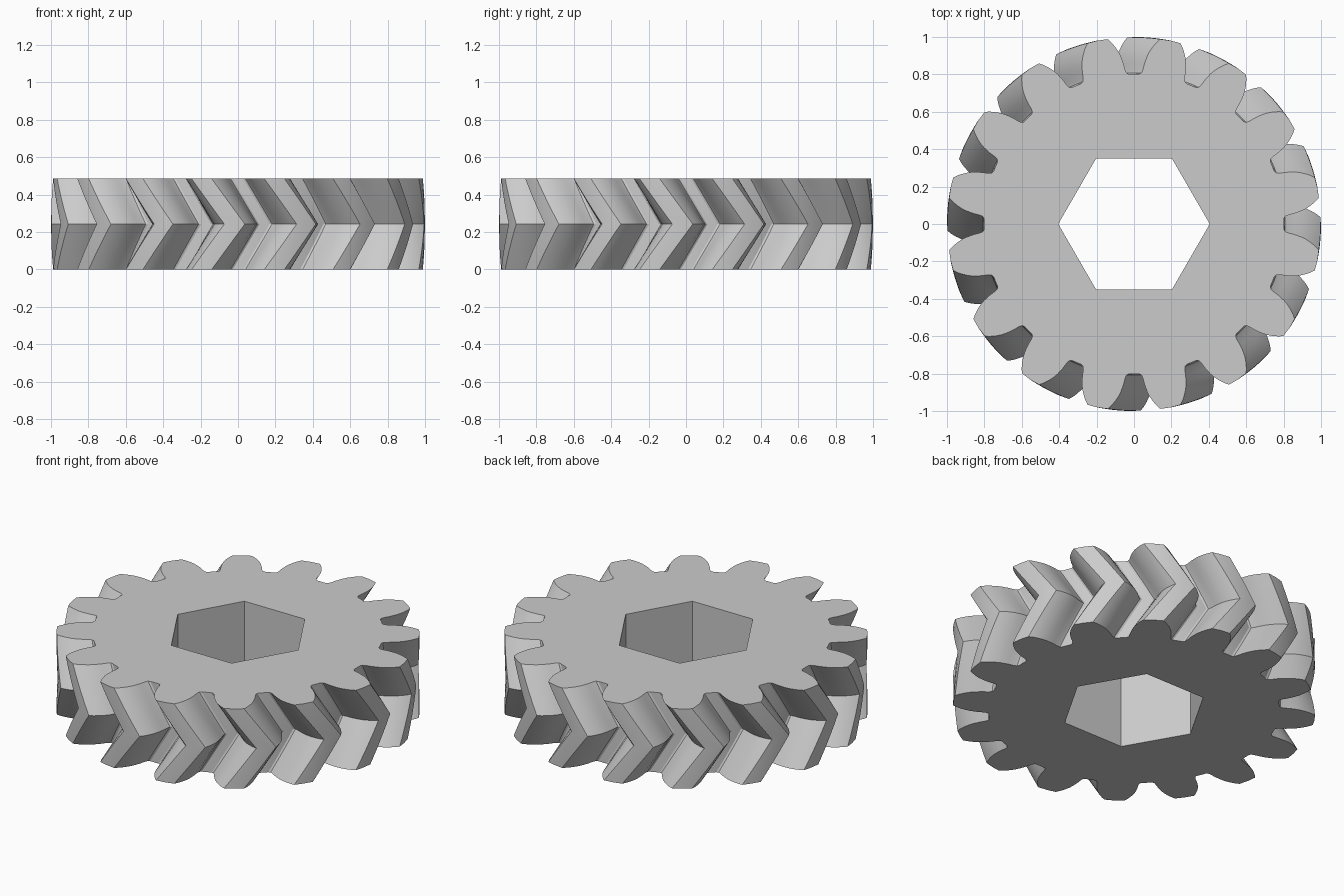
import bpy
import bmesh
from math import sin, cos, pi, radians

cube = bpy.data.objects.get("Cube")
if cube:
    bpy.data.objects.remove(cube, do_unlink=True)

TEETH = 16
HEIGHT = 0.485
TWIST = radians(10.2)      # twist reached at mid height
STEPS = 8                  # slices per half
HOLE_RADIUS = 0.405
PITCH = 360 / TEETH

# Half of one tooth gap: (degrees from gap centre, radius)
flank = [(2.0, 0.802), (2.8, 0.808), (3.3, 0.825), (3.75, 0.86),
         (4.5, 0.90), (5.2, 0.927), (6.1, 0.953), (7.1, 0.978), (8.1, 0.998)]
tip = [(PITCH / 2, 1.0)]
mirrored = [(PITCH - a, r) for a, r in reversed(flank)]
tooth = [(0, 0.802)] + flank + tip + mirrored
outline = [(radians(a + PITCH * i), r) for i in range(TEETH) for a, r in tooth]
hexagon = [(pi / 3 * i, HOLE_RADIUS) for i in range(6)]

bm = bmesh.new()


def ring(points, z, turn=0.0):
    return [bm.verts.new((r * cos(a + turn), r * sin(a + turn), z)) for a, r in points]


def skin(rings):
    for low, high in zip(rings, rings[1:]):
        n = len(low)
        for i in range(n):
            j = (i + 1) % n
            bm.faces.new((low[i], low[j], high[j], high[i]))


def loop_edges(verts):
    return [bm.edges.get((v, verts[i - 1])) for i, v in enumerate(verts)]


# Chevron teeth: twist forward to mid height, then back
teeth_rings = []
for k in range(2 * STEPS + 1):
    t = k / (2 * STEPS)
    teeth_rings.append(ring(outline, HEIGHT * t, TWIST * (1 - abs(2 * t - 1))))
skin(teeth_rings)

# Hexagonal bore
bore_rings = [ring(hexagon, 0), ring(hexagon, HEIGHT)]
skin(bore_rings)

# Flat end faces around the bore
for end in (0, -1):
    edges = loop_edges(teeth_rings[end]) + loop_edges(bore_rings[end])
    bmesh.ops.triangle_fill(bm, use_beauty=True, use_dissolve=False, edges=edges)

bmesh.ops.recalc_face_normals(bm, faces=bm.faces[:])
mesh = bpy.data.meshes.new("herringbone_gear")
bm.to_mesh(mesh)
bm.free()
gear = bpy.data.objects.new("herringbone_gear", mesh)
bpy.context.collection.objects.link(gear)

# Plain grey material
colour = (0.6, 0.6, 0.6, 1)
grey = bpy.data.materials.new("plain_grey")
grey.use_nodes = True
grey.diffuse_color = colour
for node in grey.node_tree.nodes:
    if node.type == 'BSDF_PRINCIPLED':
        node.inputs["Base Color"].default_value = colour
mesh.materials.append(grey)

# Smooth flanks, sharp tooth and chevron edges
bpy.ops.object.select_all(action='DESELECT')
gear.select_set(True)
bpy.context.view_layer.objects.active = gear
bpy.ops.object.shade_smooth_by_angle(angle=radians(30))
